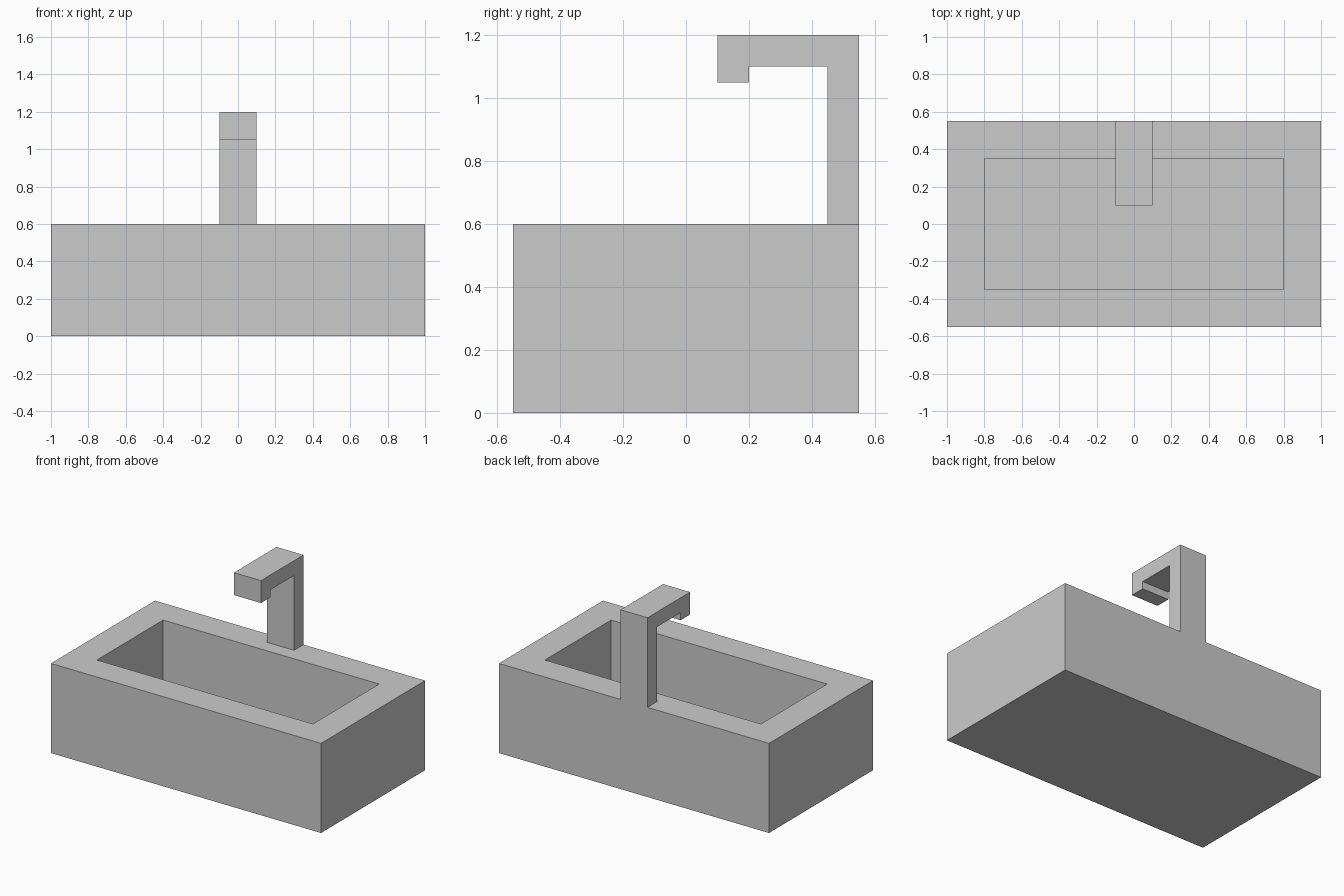
import bpy, bmesh

if "Cube" in bpy.data.objects:
    bpy.data.objects.remove(bpy.data.objects["Cube"])

grey = bpy.data.materials.new("light grey")
grey.diffuse_color = (0.6, 0.6, 0.6, 1)
grey.use_nodes = True
grey.node_tree.nodes["Principled BSDF"].inputs["Base Color"].default_value = grey.diffuse_color


def make_object(name, bm):
    bmesh.ops.recalc_face_normals(bm, faces=bm.faces)
    mesh = bpy.data.meshes.new(name)
    bm.to_mesh(mesh)
    bm.free()
    mesh.materials.append(grey)
    obj = bpy.data.objects.new(name, mesh)
    bpy.context.collection.objects.link(obj)
    return obj


# Basin: a block whose top is inset to a rim and sunk to form the bowl
W, D, H = 2.0, 1.1, 0.6
RIM, DEPTH = 0.2, 0.4
bm = bmesh.new()
bmesh.ops.create_cube(bm, size=1)
for v in bm.verts:
    v.co = (v.co.x * W, v.co.y * D, (v.co.z + 0.5) * H)
bm.normal_update()
top = max(bm.faces, key=lambda f: f.calc_center_median().z)
bmesh.ops.inset_region(bm, faces=[top], thickness=RIM, use_even_offset=True)
walls = bmesh.ops.extrude_discrete_faces(bm, faces=[top])
floor = walls["faces"][0]
bmesh.ops.translate(bm, verts=floor.verts, vec=(0, 0, -DEPTH))
make_object("basin", bm)

# Tap: hooked side profile (y, z) extruded across x
profile = [(0.55, 0.6), (0.55, 1.2), (0.1, 1.2), (0.1, 1.05),
           (0.2, 1.05), (0.2, 1.1), (0.45, 1.1), (0.45, 0.6)]
bm = bmesh.new()
side = bm.faces.new([bm.verts.new((-0.1, y, z)) for y, z in profile])
ext = bmesh.ops.extrude_face_region(bm, geom=[side], use_keep_orig=True)
moved = [g for g in ext["geom"] if isinstance(g, bmesh.types.BMVert)]
bmesh.ops.translate(bm, verts=moved, vec=(0.2, 0, 0))
make_object("tap", bm)
